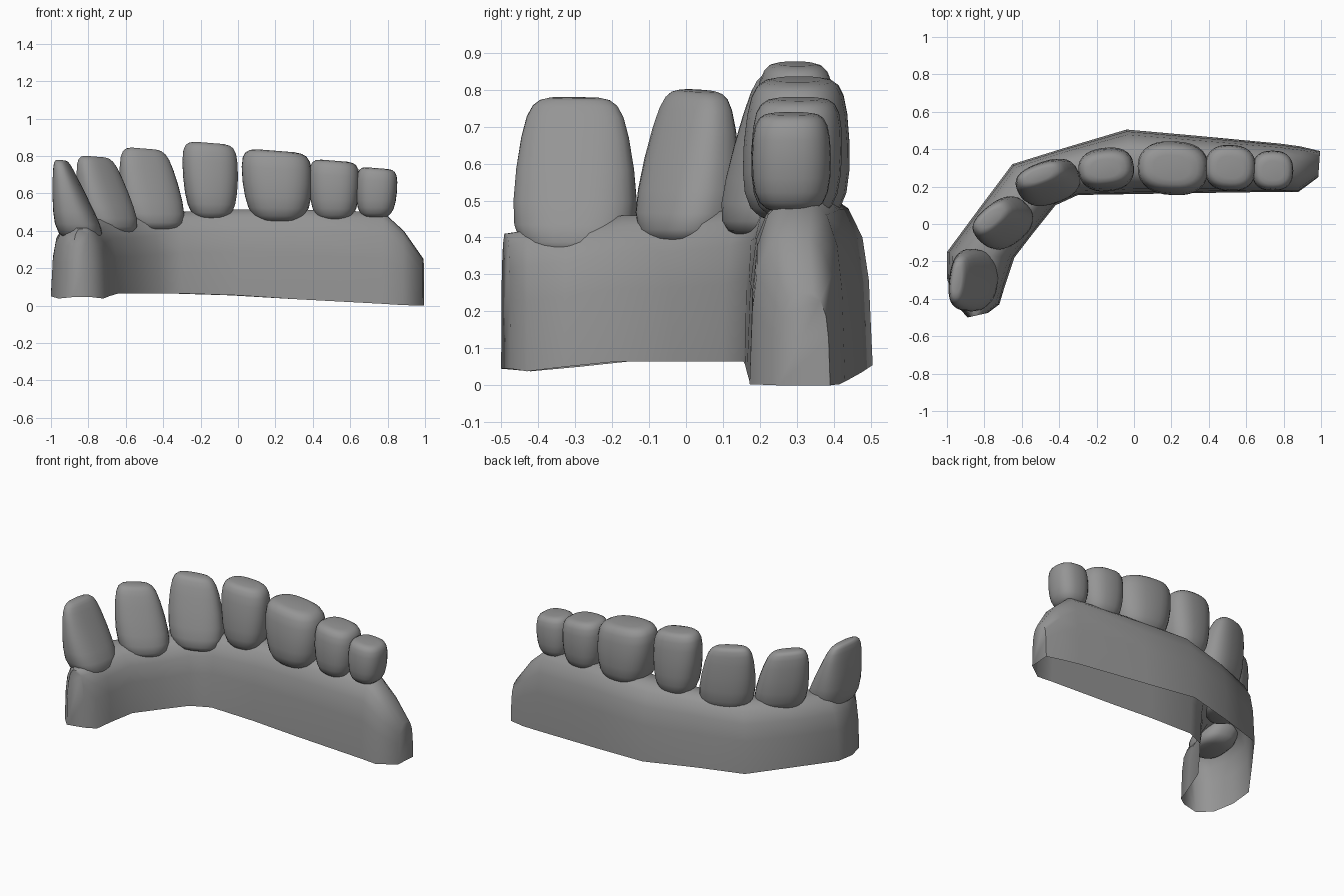
import bpy, bmesh, math
from mathutils import Vector, Matrix

cube = bpy.data.objects.get("Cube")
if cube:
    bpy.data.objects.remove(cube, do_unlink=True)

grey = bpy.data.materials.new("plaster grey")
grey.use_nodes = True
grey.diffuse_color = (0.3, 0.3, 0.3, 1)
grey.node_tree.nodes["Principled BSDF"].inputs["Base Color"].default_value = (0.3, 0.3, 0.3, 1)


def loft(name, rings, angle, hollow=False):
    """Skin a list of rings, cap both ends and shade; hollow leaves the underside open."""
    bm = bmesh.new()
    loops = [[bm.verts.new(p) for p in ring] for ring in rings]
    n = len(rings[0])
    for a, b in zip(loops, loops[1:]):
        for i in range(n - 1 if hollow else n):
            j = (i + 1) % n
            bm.faces.new((a[i], a[j], b[j], b[i]))
    bm.faces.new(loops[0][::-1])
    bm.faces.new(loops[-1])
    bmesh.ops.recalc_face_normals(bm, faces=bm.faces)
    mesh = bpy.data.meshes.new(name)
    bm.to_mesh(mesh)
    bm.free()
    mesh.materials.append(grey)
    ob = bpy.data.objects.new(name, mesh)
    bpy.context.collection.objects.link(ob)
    bpy.ops.object.select_all(action='DESELECT')
    ob.select_set(True)
    bpy.context.view_layer.objects.active = ob
    bpy.ops.object.shade_smooth_by_angle(angle=math.radians(angle))


# Gum base: inner edge, outer edge, underside height and ridge height along the arch
stations = [
    ((.985, .25), (.995, .39), 0, .25),
    ((.88, .172), (.89, .415), .003, .40),
    ((.77, .172), (.78, .43), .01, .50),
    ((.3, .165), (.3, .475), .035, .515),
    ((0, .16), (-.04, .505), .055, .515),
    ((-.3, .155), (-.36, .41), .065, .50),
    ((-.42, .1), (-.65, .32), .065, .48),
    ((-.54, -.05), (-.83, .08), .065, .46),
    ((-.64, -.18), (-1, -.15), .065, .46),
    ((-.69, -.33), (-1, -.29), .05, .43),
    ((-.72, -.43), (-.96, -.42), .038, .42),
    ((-.78, -.475), (-.89, -.5), .045, .41),
]
# height fraction and inward shift of the section wall
wall = [(0, 0), (.5, .03), (.75, .08), (.92, .19), (1, .34)]
rings = []
for inner, outer, low, high in stations:
    i, o = Vector(inner), Vector(outer)
    left = [(*i.lerp(o, s), low + (high - low) * h) for h, s in wall]
    right = [(*o.lerp(i, s), low + (high - low) * h) for h, s in wall]
    rings.append(left + right[::-1])
loft("gum_base", rings, 65, hollow=True)

# Crown profile: height fraction and girth
profile = [(0, .42), (.03, .64), (.09, .82), (.2, .95), (.35, 1.02), (.55, 1.05),
           (.75, 1.03), (.88, .97), (.95, .87), (.985, .73), (1, .52)]


def tooth(name, bottom, top, yaw, size_low, size_high, bow=1.0, sides=28):
    """Rounded crown with its own lean and taper; bow below one hollows the inner face."""
    b, t = Vector(bottom), Vector(top)
    turn = Matrix.Rotation(math.radians(yaw), 3, 'Z')
    rings = []
    for h, girth in profile:
        k = h ** bow
        centre = b.lerp(t, k)
        centre.z = b.z + (t.z - b.z) * h
        size = Vector(size_low).lerp(Vector(size_high), k) * girth
        ring = []
        for n in range(sides):
            a = 2 * math.pi * n / sides
            c, s = math.cos(a), math.sin(a)
            p = turn @ Vector((math.copysign(abs(c) ** .8, c) * size.x,
                               math.copysign(abs(s) ** .8, s) * size.y, 0))
            p.z = -.08 * p.x * h         # biting edge drops toward the back
            ring.append(centre + p)
        rings.append(ring)
    loft(name, rings, 50)


tooth("rear_molar", (.735, .285, .47), (.745, .285, .735), 0, (.1, .105), (.108, .1))
tooth("second_molar", (.515, .295, .455), (.515, .303, .775), -3, (.12, .12), (.135, .115))
tooth("first_molar", (.22, .295, .445), (.203, .303, .828), -3, (.165, .15), (.188, .125))
tooth("premolar", (-.14, .288, .46), (-.153, .298, .87), 6, (.13, .125), (.148, .095))
tooth("canine", (-.43, .205, .405), (-.505, .262, .84), 20, (.185, .135), (.132, .058), .85)
tooth("side_incisor", (-.66, -.005, .385), (-.765, .03, .797), 40, (.175, .14), (.118, .06), .85)
tooth("front_incisor", (-.825, -.3, .35), (-.945, -.3, .778), 83, (.19, .155), (.13, .042), .8)
